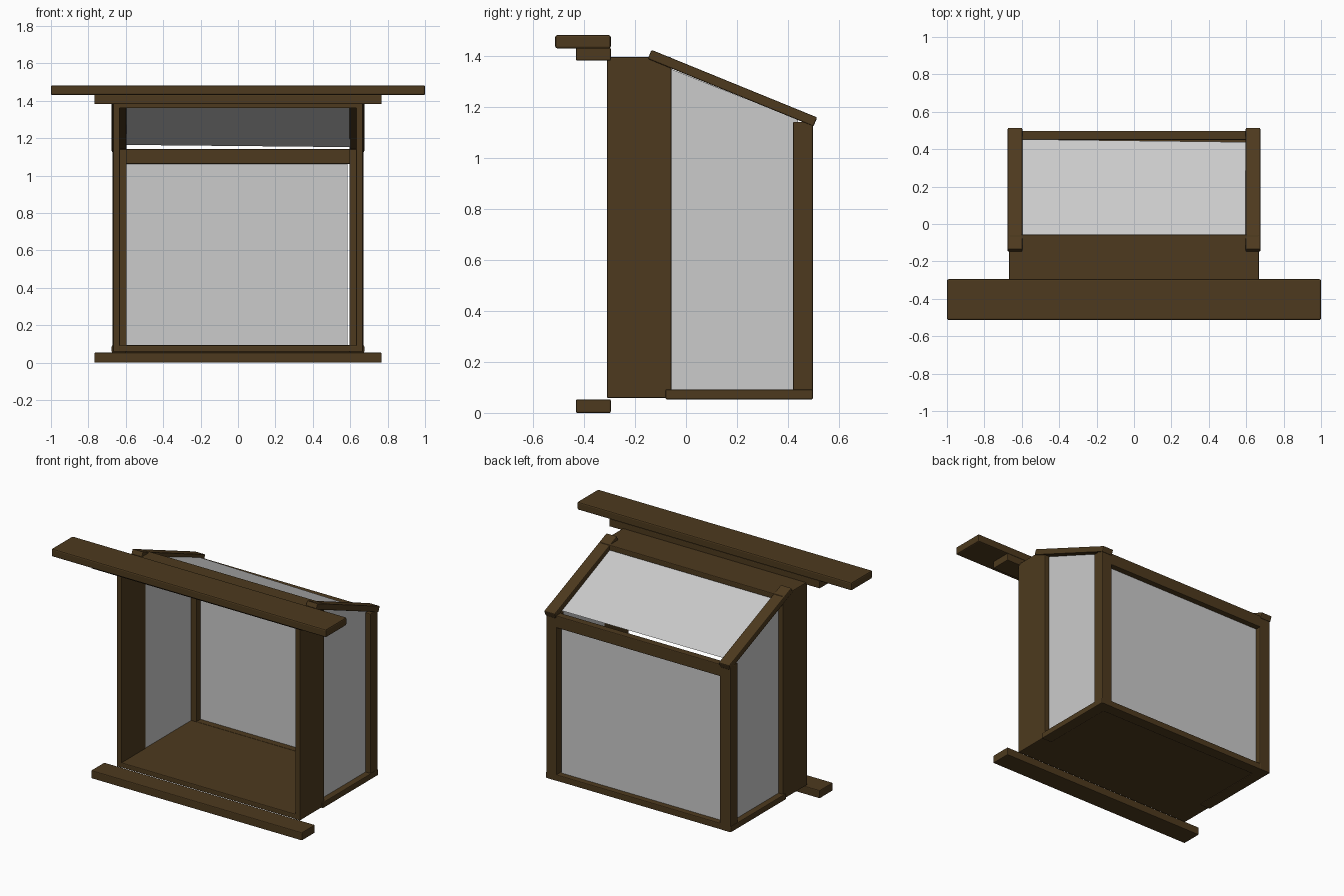
import bpy, math

if "Cube" in bpy.data.objects:
    bpy.data.objects.remove(bpy.data.objects["Cube"])

wood = bpy.data.materials.new("dark_wood")
wood.diffuse_color = (0.075, 0.042, 0.013, 1)
wood.use_nodes = True
wood.node_tree.nodes["Principled BSDF"].inputs["Base Color"].default_value = wood.diffuse_color


def mesh_object(name, verts, faces):
    me = bpy.data.meshes.new(name)
    me.from_pydata(verts, [], faces)
    me.update()
    ob = bpy.data.objects.new(name, me)
    bpy.context.collection.objects.link(ob)
    return ob


def board(name, x, y, z, bevel=0.005):
    """Wooden box given as min/max ranges, with softened edges."""
    verts = [(a, b, c) for a in x for b in y for c in z]
    faces = [(0, 1, 3, 2), (4, 6, 7, 5), (0, 4, 5, 1),
             (2, 3, 7, 6), (0, 2, 6, 4), (1, 5, 7, 3)]
    ob = mesh_object(name, verts, faces)
    ob.data.materials.append(wood)
    m = ob.modifiers.new("soft_edges", 'BEVEL')
    m.width = bevel
    m.segments = 2
    return ob


def pane(name, verts):
    return mesh_object(name, verts, [tuple(range(len(verts)))])


# Indoor trim: shelf, its support and the lower sill
board("top_shelf", (-1, 1), (-0.513, -0.295), (1.43, 1.482), 0.008)
board("shelf_support", (-0.768, 0.768), (-0.432, -0.295), (1.382, 1.432))
board("lower_sill", (-0.768, 0.768), (-0.432, -0.295), (0, 0.053))

# Window casing and floor
board("casing_top", (-0.668, 0.668), (-0.31, -0.057), (1.36, 1.396))
board("floor", (-0.665, 0.665), (-0.308, 0.49), (0.058, 0.092))
board("back_bottom_rail", (-0.67, 0.67), (0.42, 0.497), (0.053, 0.095))
board("back_top_rail", (-0.66, 0.66), (0.45, 0.498), (1.062, 1.142))

# Mirrored side parts
for side, s in (("left", -1), ("right", 1)):
    def span(a, b):
        return sorted((s * a, s * b))
    board("casing_side_" + side, span(0.632, 0.668), (-0.31, -0.057), (0.058, 1.396))
    board("side_bottom_rail_" + side, span(0.597, 0.675), (-0.08, 0.497), (0.053, 0.092))
    board("back_post_" + side, span(0.595, 0.672), (0.42, 0.498), (0.053, 1.142))
    # Sloping roof rafter, made flat and then tilted
    rafter = board("roof_rafter_" + side, span(0.597, 0.675), (-0.351, 0.351), (-0.019, 0.019))
    rafter.location = (0, 0.1825, 1.274)
    rafter.rotation_euler.x = -math.atan2(0.265, 0.65)
    # Side glass with sloping top
    pane("side_glass_" + side, [(s * 0.635, -0.06, 0.085), (s * 0.635, 0.44, 0.085),
                                (s * 0.635, 0.44, 1.15), (s * 0.635, -0.06, 1.35)])

# Back and roof glass, sitting slightly askew in the frame
pane("back_glass", [(-0.61, 0.46, 0.085), (0.585, 0.46, 0.085),
                    (0.585, 0.46, 1.075), (-0.61, 0.46, 1.075)])
pane("roof_glass", [(-0.61, -0.06, 1.362), (0.605, -0.06, 1.362),
                    (0.605, 0.438, 1.152), (-0.61, 0.453, 1.164)])
